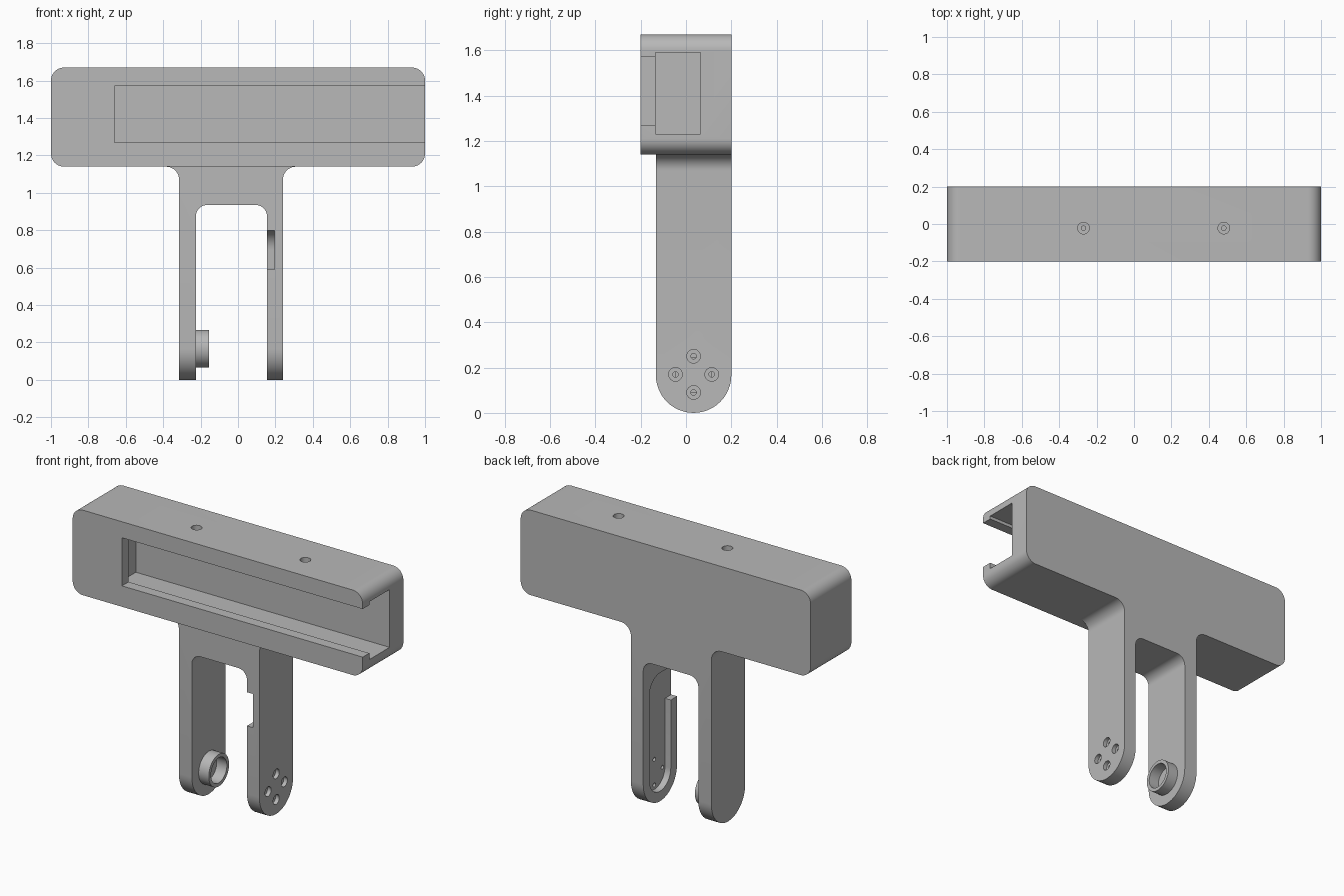
import bpy, bmesh, math
from mathutils import Vector

cube = bpy.data.objects.get("Cube")
if cube:
    bpy.data.objects.remove(cube, do_unlink=True)

grey = bpy.data.materials.new("plain grey")
grey.use_nodes = True
colour = (0.48, 0.48, 0.48, 1)
grey.diffuse_color = colour
grey.node_tree.nodes["Principled BSDF"].inputs["Base Color"].default_value = colour


def fillet(corners, steps=12):
    """Outline from (a, b, radius) corners, each rounded by its radius."""
    out = []
    n = len(corners)
    for i, (a, b, r) in enumerate(corners):
        p = Vector((a, b))
        if r == 0:
            out.append(p)
            continue
        u = (Vector(corners[i - 1][:2]) - p).normalized()
        v = (Vector(corners[(i + 1) % n][:2]) - p).normalized()
        half = u.angle(v) / 2
        centre = p + (u + v).normalized() * (r / math.sin(half))
        start = p + u * (r / math.tan(half)) - centre
        end = p + v * (r / math.tan(half)) - centre
        sweep = math.pi - 2 * half
        for k in range(steps + 1):
            t = k / steps
            out.append(centre + (start * math.sin((1 - t) * sweep)
                                 + end * math.sin(t * sweep)) / math.sin(sweep))
    return out


def prism(name, corners, axis, lo, hi):
    """Extrude a rounded outline along an axis."""
    place = {"X": lambda p, t: (t, p.x, p.y),
             "Y": lambda p, t: (p.x, t, p.y),
             "Z": lambda p, t: (p.x, p.y, t)}[axis]
    outline = fillet(corners)
    bm = bmesh.new()
    rings = [[bm.verts.new(place(p, t)) for p in outline] for t in (lo, hi)]
    bm.faces.new(rings[0])
    bm.faces.new(rings[1])
    for i in range(len(outline)):
        bm.faces.new((rings[0][i - 1], rings[0][i], rings[1][i], rings[1][i - 1]))
    bmesh.ops.remove_doubles(bm, verts=bm.verts, dist=1e-5)
    bmesh.ops.recalc_face_normals(bm, faces=bm.faces)
    mesh = bpy.data.meshes.new(name)
    bm.to_mesh(mesh)
    bm.free()
    mesh.materials.append(grey)
    obj = bpy.data.objects.new(name, mesh)
    bpy.context.collection.objects.link(obj)
    return obj


def block(name, a0, a1, b0, b1, r, axis, lo, hi):
    return prism(name, [(a0, b0, r), (a1, b0, r), (a1, b1, r), (a0, b1, r)], axis, lo, hi)


def disc(name, a, b, r, axis, lo, hi):
    return block(name, a - r, a + r, b - r, b + r, r, axis, lo, hi)


def combine(obj, other, how):
    mod = obj.modifiers.new(how, "BOOLEAN")
    mod.operation, mod.solver, mod.object = how, "EXACT", other
    bpy.context.view_layer.objects.active = obj
    bpy.ops.object.modifier_apply(modifier=mod.name)
    bpy.data.objects.remove(other, do_unlink=True)


FRONT, BACK = -0.133, 0.2           # depth of the fork
MID, ROUND = 0.0335, 0.1665         # axis of the rounded leg ends

# Fork with filleted shoulders and rounded leg ends
fork = prism("fork", [
    (-0.45, 1.14, 0), (-0.315, 1.14, 0.07), (-0.315, -0.1, 0), (-0.225, -0.1, 0),
    (-0.225, 0.935, 0.06), (0.155, 0.935, 0.06), (0.155, -0.1, 0), (0.24, -0.1, 0),
    (0.24, 1.14, 0.07), (0.45, 1.14, 0), (0.45, 1.3, 0), (-0.45, 1.3, 0)], "Y", -0.3, 0.3)
combine(fork, prism("leg_limit", [(FRONT, 0, ROUND), (BACK, 0, ROUND), (BACK, 1.4, 0),
                                  (FRONT, 1.4, 0)], "X", -0.6, 0.6), "INTERSECT")

# Housing bar joined to the fork
bracket = block("bracket", -1, 1, 1.14, 1.67, 0.07, "Y", -0.2, BACK)
combine(bracket, fork, "UNION")

# Pivot boss with a blind bore
combine(bracket, disc("boss", MID, 0.167, 0.1, "X", -0.26, -0.155), "UNION")
combine(bracket, disc("boss_bore", MID, 0.167, 0.078, "X", -0.225, -0.1), "DIFFERENCE")

# Cavity open at one end, with a narrower front window
combine(bracket, block("cavity", -0.135, 0.065, 1.23, 1.59, 0, "X", -0.75, 1.1), "DIFFERENCE")
combine(bracket, block("window", -0.66, 1.1, 1.27, 1.57, 0, "Y", -0.3, -0.1), "DIFFERENCE")

# Arm pocket inside one leg, with its entry notch at the front
combine(bracket, block("pocket", MID - 0.105, MID + 0.105, 0.062, 0.8, 0.105,
                       "X", 0.1, 0.195), "DIFFERENCE")
combine(bracket, block("notch", -0.2, MID, 0.59, 0.8, 0, "X", 0.1, 0.195), "DIFFERENCE")

# Counterbored screw holes: four in the leg, two in the top
for dy, dz in ((0, 0.08), (0, -0.08), (0.08, 0), (-0.08, 0)):
    for r, depth in ((0.03, 0.215), (0.012, 0.17)):
        combine(bracket, disc("leg_hole", MID + dy, 0.17 + dz, r, "X", depth, 0.3), "DIFFERENCE")
for x in (-0.27, 0.48):
    for r, depth in ((0.031, 1.63), (0.012, 1.55)):
        combine(bracket, disc("top_hole", x, -0.022, r, "Z", depth, 1.75), "DIFFERENCE")

# Smooth the rounded faces, keep the edges sharp
bpy.ops.object.select_all(action="DESELECT")
bracket.select_set(True)
bpy.context.view_layer.objects.active = bracket
bpy.ops.object.shade_smooth_by_angle(angle=math.radians(30))
